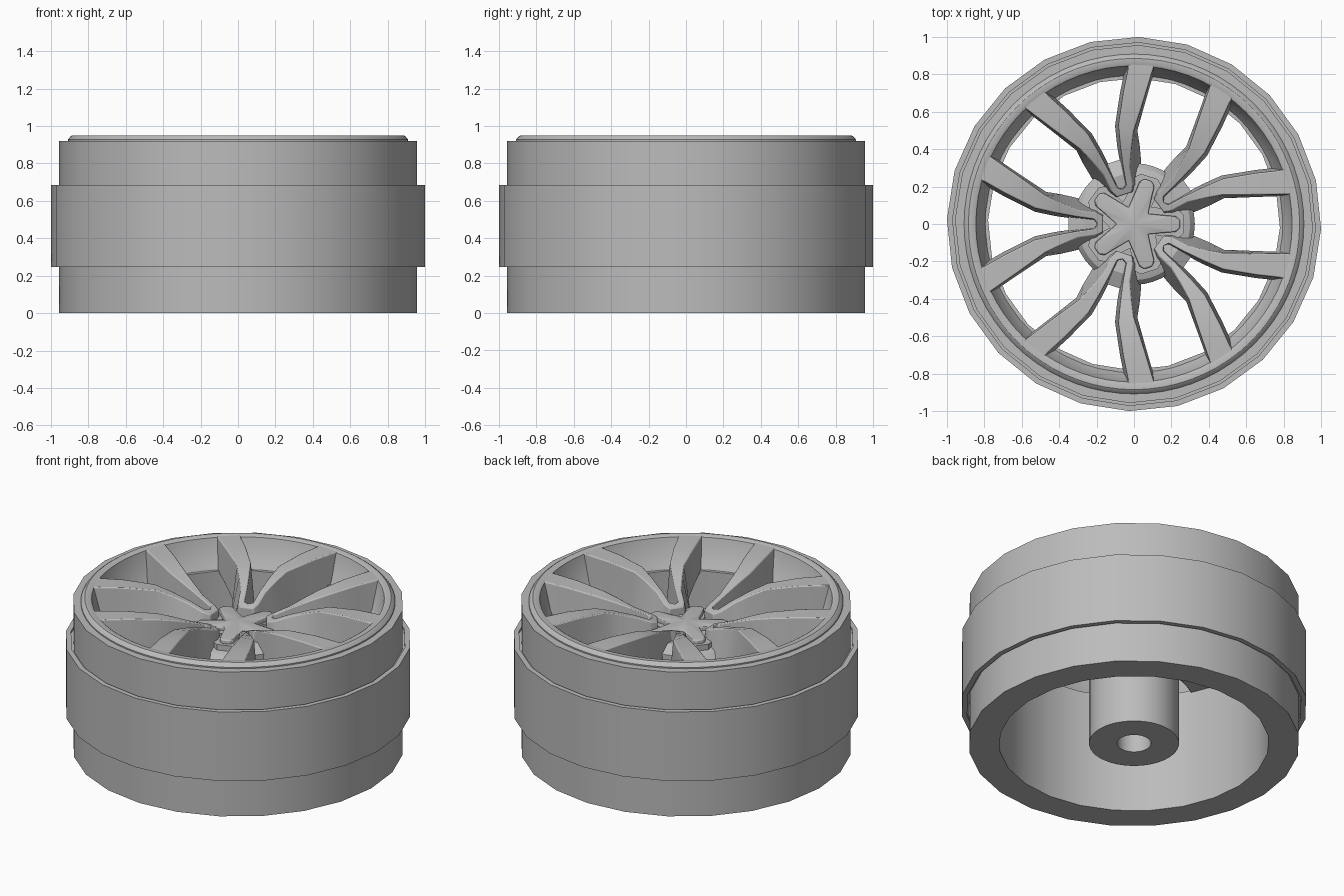
import bpy, bmesh
from math import sin, cos, pi, radians
from mathutils import Matrix, Vector

if "Cube" in bpy.data.objects:
    bpy.data.objects.remove(bpy.data.objects["Cube"])

metal = bpy.data.materials.new("satin_grey")
metal.use_nodes = True
GREY = (0.5, 0.5, 0.5, 1)
metal.diffuse_color = GREY
metal.node_tree.nodes["Principled BSDF"].inputs["Base Color"].default_value = GREY


def finish(name, bm, bevel=0):
    """Turn a bmesh into a shaded object with the grey material."""
    bmesh.ops.remove_doubles(bm, verts=bm.verts, dist=1e-5)
    bmesh.ops.recalc_face_normals(bm, faces=bm.faces)
    mesh = bpy.data.meshes.new(name)
    bm.to_mesh(mesh)
    bm.free()
    mesh.materials.append(metal)
    obj = bpy.data.objects.new(name, mesh)
    bpy.context.collection.objects.link(obj)
    bpy.ops.object.select_all(action='DESELECT')
    obj.select_set(True)
    bpy.context.view_layer.objects.active = obj
    bpy.ops.object.shade_smooth_by_angle(angle=radians(32))
    if bevel:
        mod = obj.modifiers.new("soft_edges", 'BEVEL')
        mod.width, mod.segments, mod.limit_method = bevel, 2, 'ANGLE'
    return obj


def loft(bm, rings, closed=False):
    """Bridge equal rings of points; cap the ends unless closed."""
    rows = [[bm.verts.new(p) for p in ring] for ring in rings]
    n = len(rows[0])
    pairs = list(zip(rows, rows[1:])) + ([(rows[-1], rows[0])] if closed else [])
    for a, b in pairs:
        for i in range(n):
            bm.faces.new((a[i], a[(i + 1) % n], b[(i + 1) % n], b[i]))
    if not closed:
        bm.faces.new(rows[0])
        bm.faces.new(rows[-1])


def revolve(name, profile, sides, turn=0.0):
    """Spin a closed (radius, z) profile around the z axis."""
    bm = bmesh.new()
    angles = [radians(turn) + 2 * pi * i / sides for i in range(sides)]
    loft(bm, [[(r * cos(a), r * sin(a), z) for r, z in profile] for a in angles], True)
    return finish(name, bm)


def prism(name, outline, z0, z1, crown=0, bevel=0):
    """Upright prism with an optional raised centre on its top."""
    bm = bmesh.new()
    low = [bm.verts.new((x, y, z0)) for x, y in outline]
    high = [bm.verts.new((x, y, z1)) for x, y in outline]
    tip = bm.verts.new((0, 0, z1 + crown))
    bm.faces.new(low)
    for i in range(len(low)):
        j = (i + 1) % len(low)
        bm.faces.new((low[i], low[j], high[j], high[i]))
        bm.faces.new((high[i], high[j], tip))
    return finish(name, bm, bevel)


# Barrel and the raised band around it
revolve("barrel", [(0.957, 0), (0.957, 0.92), (0.88, 0.92), (0.80, 0.76),
                   (0.78, 0.76), (0.78, 0)], 24, -1.5)
revolve("outer_band", [(0.97, 0.245), (1, 0.245), (1, 0.685), (0.97, 0.685)], 24, -1.5)
revolve("band_seat", [(0.94, 0.26), (0.975, 0.26), (0.975, 0.67), (0.94, 0.67)], 24, -1.5)

# Front face ring with a stepped lip and sloping inner wall
revolve("face_ring", [(0.908, 0.91), (0.908, 0.928), (0.897, 0.942), (0.885, 0.95),
                      (0.855, 0.95), (0.845, 0.944), (0.80, 0.765), (0.79, 0.755),
                      (0.87, 0.755)], 72)

# Axle hub with a blind bore, flaring into the dished centre
revolve("hub", [(0, 0.6), (0.098, 0.6), (0.098, 0), (0.26, 0), (0.26, 0.62),
                (0.31, 0.66), (0.325, 0.69), (0.30, 0.72), (0.2, 0.75), (0, 0.75)], 40)

# Spoke stations: along, top inner, top outer, base inner, base outer, top z, base z.
# Along values are given for the inner and the outer edge.
stations = [
    (0.848, 0.800, 0.246, 0.384, 0.225, 0.395, 0.948, 0.76),
    (0.795, 0.735, 0.225, 0.338, 0.205, 0.350, 0.948, 0.75),
    (0.690, 0.620, 0.165, 0.258, 0.145, 0.272, 0.945, 0.73),
    (0.530, 0.470, 0.085, 0.150, 0.065, 0.172, 0.928, 0.69),
    (0.420, 0.390, 0.060, 0.112, 0.042, 0.160, 0.900, 0.67),
    (0.300, 0.300, 0.038, 0.074, 0.025, 0.140, 0.862, 0.65),
    (0.212, 0.212, 0.026, 0.062, 0.015, 0.100, 0.828, 0.64),
    (0.198, 0.198, 0.000, 0.058, 0.000, 0.092, 0.824, 0.64),
    (0.165, 0.165, 0.000, 0.042, 0.000, 0.060, 0.812, 0.64),
]
spokes = bmesh.new()
webs = bmesh.new()
for k in range(5):
    spin = Matrix.Rotation(radians(36 + 72 * k), 3, 'Z')
    for side in (1, -1):
        loft(spokes, [[spin @ Vector(p) for p in (
            (ui, side * ti, zt), (uo, side * to, zt),
            (uo, side * bo, zb), (ui, side * bi, zb))]
            for ui, uo, ti, to, bi, bo, zt, zb in stations])
    # Sunken floor joining each spoke pair near the hub
    loft(webs, [[spin @ Vector(p) for p in (
        (u, w, z), (u, -w, z), (u, -w, 0.65), (u, w, 0.65))]
        for u, w, z in ((0.18, 0.04, 0.76), (0.27, 0.05, 0.775), (0.35, 0.06, 0.74))])
finish("spoke_pairs", spokes, 0.006)
finish("spoke_webs", webs)

# Five-armed centre cap sitting in a wider socket of the same shape
arm = [(0.185, -0.045), (0.225, -0.042), (0.246, -0.02),
       (0.246, 0.02), (0.225, 0.042), (0.185, 0.045), (0.075, 0.055)]


def star(grow):
    points = []
    for k in range(5):
        spin = Matrix.Rotation(radians(72 * k), 2)
        for x, y in arm:
            v = spin @ Vector((x, y))
            points.append(v + v.normalized() * grow * 0.6
                          + spin @ Vector((0, grow if y > 0 else -grow)) * 0.7)
    return points


prism("cap_socket", star(0.035), 0.70, 0.765)
prism("centre_cap", star(0), 0.74, 0.788, 0.02, 0.006)
